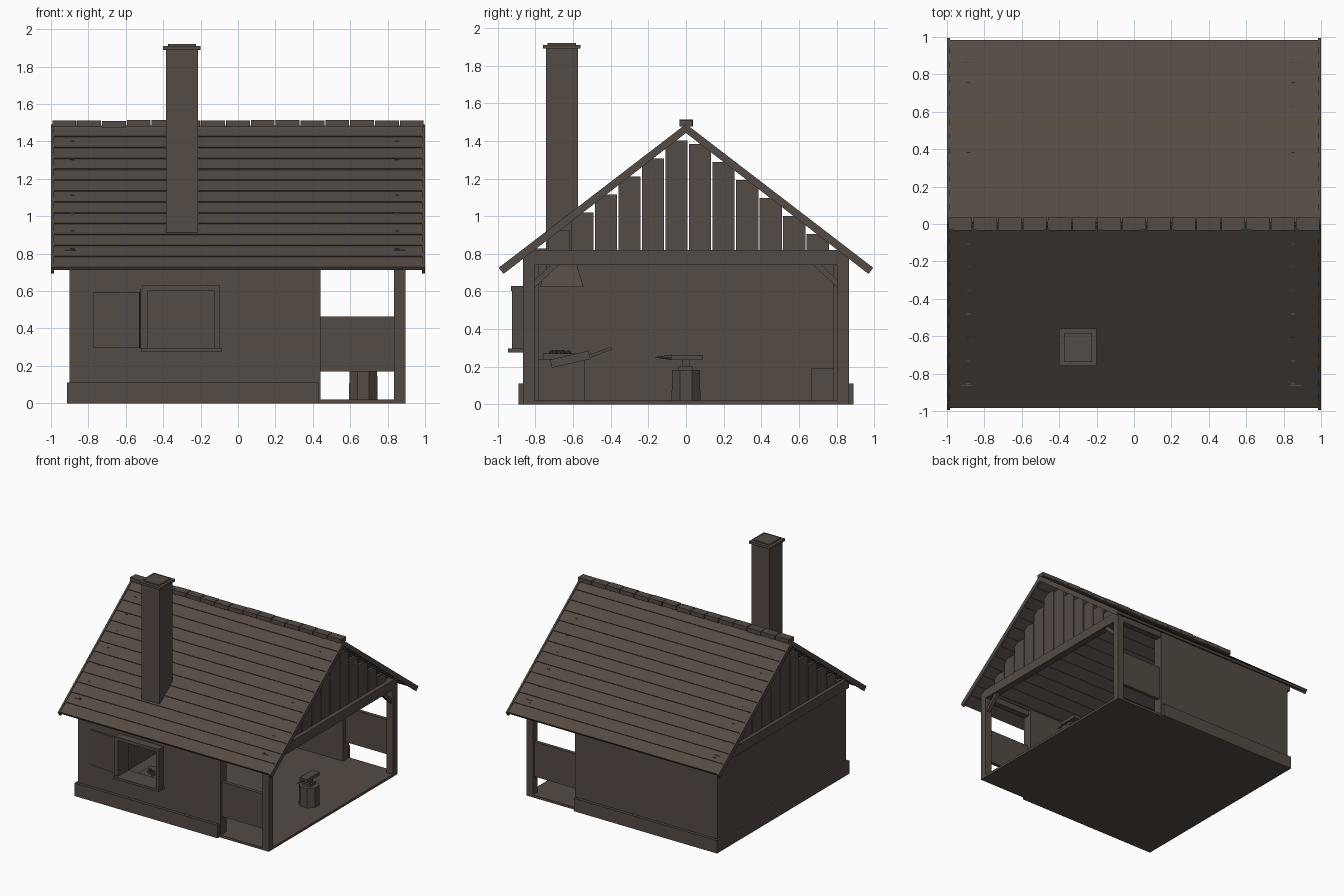
import bpy, bmesh, math, random
from mathutils import Matrix, Vector

random.seed(4)
if "Cube" in bpy.data.objects:
    bpy.data.objects.remove(bpy.data.objects["Cube"])

timber = bpy.data.materials.new("dark_brown")
timber.use_nodes = True
COLOUR = (0.089, 0.069, 0.057, 1)
timber.diffuse_color = COLOUR
shader = timber.node_tree.nodes["Principled BSDF"]
shader.inputs["Base Color"].default_value = COLOUR
shader.inputs["Roughness"].default_value = 0.9


def finish(name, bm):
    mesh = bpy.data.meshes.new(name)
    bmesh.ops.recalc_face_normals(bm, faces=bm.faces)
    bm.to_mesh(mesh)
    bm.free()
    mesh.materials.append(timber)
    obj = bpy.data.objects.new(name, mesh)
    bpy.context.collection.objects.link(obj)
    return obj


def add_box(bm, x, y, z, turn=None):
    """Box from three (low, high) ranges, optionally turned about its centre."""
    mid = Vector([sum(r) / 2 for r in (x, y, z)])
    size = [abs(r[1] - r[0]) for r in (x, y, z)]
    mat = Matrix.Translation(mid)
    if turn:
        mat = mat @ turn
    bmesh.ops.create_cube(bm, size=1, matrix=mat @ Matrix.Diagonal((*size, 1)))


def boxes(name, *ranges):
    bm = bmesh.new()
    for x, y, z in ranges:
        add_box(bm, x, y, z)
    return finish(name, bm)


def prism(name, profile, x):
    """Outline in y, z extruded along an x range."""
    bm = bmesh.new()
    face = bm.faces.new([bm.verts.new((x[0], y, z)) for y, z in profile])
    new = bmesh.ops.extrude_face_region(bm, geom=[face])["geom"]
    bmesh.ops.translate(bm, vec=(x[1] - x[0], 0, 0),
                        verts=[v for v in new if isinstance(v, bmesh.types.BMVert)])
    return finish(name, bm)


def both(r, s):
    return (r[0] * s, r[1] * s)


# Floor and foundation skirt
boxes("floor", ((-0.9, 0.895), (-0.865, 0.865), (0, 0.02)))
boxes("foundation_skirt",
      ((-0.915, 0.43), (-0.89, -0.86), (0, 0.11)),
      ((-0.915, 0.43), (0.86, 0.89), (0, 0.11)),
      ((-0.915, -0.89), (-0.89, 0.89), (0, 0.11)))

# Walls, the front one built round the window opening
WALL = (-0.865, -0.78)
boxes("front_wall",
      ((-0.9, -0.48), WALL, (0.01, 0.79)),
      ((-0.125, 0.44), WALL, (0.01, 0.79)),
      ((-0.48, -0.125), WALL, (0.01, 0.295)),
      ((-0.48, -0.125), WALL, (0.605, 0.79)))
boxes("back_wall", ((-0.9, 0.44), (0.78, 0.865), (0.01, 0.79)))
boxes("left_end_wall", ((-0.9, -0.82), (-0.865, 0.865), (0.01, 0.75)))

# Window frame, sill and shutter
FRAME = (-0.925, -0.855)
boxes("window_frame",
      ((-0.52, -0.48), FRAME, (0.29, 0.61)),
      ((-0.125, -0.095), FRAME, (0.29, 0.61)),
      ((-0.51, -0.095), (-0.93, -0.855), (0.603, 0.63)),
      ((-0.515, -0.085), (-0.945, -0.855), (0.275, 0.296)))
bm = bmesh.new()
add_box(bm, (-0.775, -0.525), (-0.882, -0.862), (0.295, 0.595),
        Matrix.Rotation(math.radians(-4), 4, "Z"))
finish("shutter", bm)

# Open bay: posts, low panels, plates, end beams and braces
for side, s in (("front", -1), ("back", 1)):
    boxes(side + "_post", ((0.835, 0.895), both((0.805, 0.865), s), (0, 0.79)))
    boxes(side + "_bay_panel", ((0.43, 0.845), both((0.815, 0.845), s), (0.17, 0.465)))
    boxes(side + "_wall_plate", ((-0.9, 0.895), both((0.805, 0.86), s), (0.74, 0.79)))
    prism(side + "_brace", [(0.81 * s, 0.655), (0.81 * s, 0.615),
                            (0.67 * s, 0.745), (0.715 * s, 0.745)], (0.85, 0.88))
for side, x in (("open", (0.835, 0.895)), ("closed", (-0.925, -0.865))):
    boxes(side + "_end_beam", (x, (-0.865, 0.865), (0.74, 0.82)))

# Gable boards stepping up under the roof
for side, x in (("closed", -0.885), ("open", 0.85)):
    bm = bmesh.new()
    for k in range(-6, 8):
        c = -0.05 + 0.125 * k
        top = 1.44 - 0.765 * abs(c)
        add_box(bm, (x - 0.01, x + 0.01), (c - 0.059, c + 0.059), (0.78, top))
    finish(side + "_gable_boards", bm)

# Roof: lapped boards on each slope, edged by sloping barge boards
APEX, EAVE_Y, EAVE_Z = 1.49, 0.985, 0.733
slope = math.atan2(APEX - EAVE_Z, EAVE_Y)
ROWS = 13
for side, s in (("front", -1), ("back", 1)):
    bm = bmesh.new()
    length = math.hypot(EAVE_Y, APEX - EAVE_Z) / ROWS
    for i in range(ROWS):
        t = (i + 0.5) / ROWS
        y = EAVE_Y * t * s - 0.017 * math.sin(slope) * s
        z = APEX + (EAVE_Z - APEX) * t - 0.017 * math.cos(slope)
        add_box(bm, (-0.99, 0.99), (y - length * 0.53, y + length * 0.53),
                (z - 0.011, z + 0.011),
                Matrix.Rotation(-s * (slope - 0.07), 4, "X"))
    finish(side + "_roof_boards", bm)
    for end, x in (("left", (0.985, 1.0)), ("right", (-1.0, -0.985))):
        prism(f"{side}_{end}_barge_board",
              [(0, APEX), (0.995 * s, 0.726), (0.97 * s, 0.693), (0, 1.442)], x)

# Ridge caps
bm = bmesh.new()
CAPS = 15
pitch = 1.99 / CAPS
for i in range(CAPS):
    x = -0.995 + pitch * i
    lift = random.uniform(-0.003, 0.002)
    add_box(bm, (x + 0.003, x + pitch - 0.003), (-0.034, 0.036), (1.478 + lift, 1.513 + lift),
            Matrix.Rotation(random.uniform(-0.02, 0.02), 4, "Z"))
finish("ridge_caps", bm)

# Chimney and its hood over the forge
boxes("chimney", ((-0.385, -0.215), (-0.745, -0.575), (0.73, 1.9)))
boxes("chimney_cap",
      ((-0.4, -0.2), (-0.76, -0.56), (1.89, 1.91)),
      ((-0.375, -0.225), (-0.735, -0.585), (1.9, 1.92)))
bm = bmesh.new()
bmesh.ops.create_cone(bm, cap_ends=True, segments=4, radius1=0.163, radius2=0.105, depth=0.13,
                      matrix=Matrix.Translation((-0.3, -0.66, 0.69))
                      @ Matrix.Rotation(math.pi / 4, 4, "Z"))
finish("forge_hood", bm)

# Forge block with coals, and bellows beside it
boxes("forge", ((-0.45, -0.15), (-0.78, -0.54), (0.02, 0.24)),
      ((-0.42, -0.18), (-0.76, -0.57), (0.23, 0.27)))
bm = bmesh.new()
for i in range(14):
    spot = (random.uniform(-0.38, -0.22), random.uniform(-0.72, -0.61), 0.275)
    bmesh.ops.create_icosphere(bm, subdivisions=1, radius=0.015,
                               matrix=Matrix.Translation(spot))
finish("coals", bm)
tilt = Matrix.Rotation(math.radians(13), 4, "X")
bm = bmesh.new()
add_box(bm, (-0.12, 0.0), (-0.72, -0.51), (0.217, 0.262), tilt)
add_box(bm, (-0.07, -0.05), (-0.52, -0.39), (0.269, 0.285), Matrix.Rotation(0.35, 4, "X"))
finish("bellows", bm)

# Anvil on an eight sided stump
bm = bmesh.new()
bmesh.ops.create_cone(bm, cap_ends=True, segments=8, radius1=0.083, radius2=0.08, depth=0.165,
                      matrix=Matrix.Translation((0.67, 0, 0.1))
                      @ Matrix.Rotation(math.pi / 8, 4, "Z"))
finish("anvil_stump", bm)
boxes("anvil_body",
      ((0.635, 0.705), (-0.04, 0.035), (0.18, 0.203)),
      ((0.65, 0.69), (-0.022, 0.02), (0.2, 0.24)),
      ((0.635, 0.705), (-0.08, 0.087), (0.235, 0.263)))
bm = bmesh.new()
bmesh.ops.create_cone(bm, cap_ends=True, segments=8, radius1=0.014, radius2=0.001, depth=0.09,
                      matrix=Matrix.Translation((0.67, -0.122, 0.25))
                      @ Matrix.Rotation(math.pi / 2, 4, "X"))
finish("anvil_horn", bm)

# Crate against the back wall
boxes("crate", ((-0.2, -0.08), (0.665, 0.78), (0.02, 0.19)))
